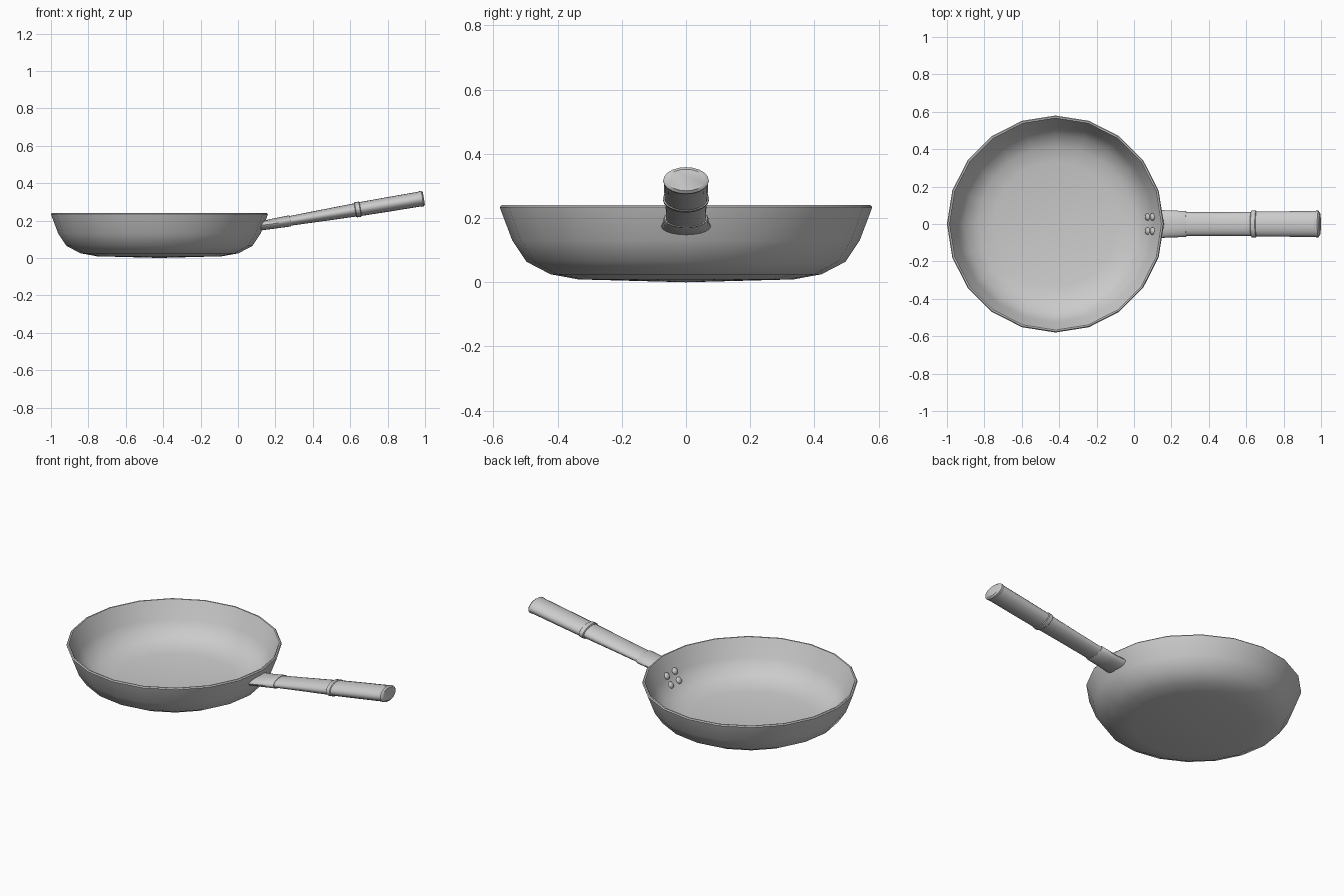
import bpy, bmesh, math
from mathutils import Vector

if "Cube" in bpy.data.objects:
    bpy.data.objects.remove(bpy.data.objects["Cube"])

PAN_X = -0.42
TILT = math.atan(0.168)


def finish(name, bm, angle=40):
    bmesh.ops.recalc_face_normals(bm, faces=bm.faces[:])
    mesh = bpy.data.meshes.new(name)
    bm.to_mesh(mesh)
    bm.free()
    ob = bpy.data.objects.new(name, mesh)
    bpy.context.collection.objects.link(ob)
    bpy.ops.object.select_all(action='DESELECT')
    ob.select_set(True)
    bpy.context.view_layer.objects.active = ob
    bpy.ops.object.shade_smooth_by_angle(angle=math.radians(angle))
    return ob


def bridge(bm, a, b):
    n = len(a)
    for i in range(n):
        j = (i + 1) % n
        bm.faces.new((a[i], a[j], b[j], b[i]))


def lathe(name, profile, sides, x):
    """Closed profile from axis to axis, spun around z."""
    bm = bmesh.new()
    rings = [[bm.verts.new((x + r * math.cos(math.tau * i / sides),
                            r * math.sin(math.tau * i / sides), z))
              for i in range(sides)] for r, z in profile[1:-1]]
    for a, b in zip(rings, rings[1:]):
        bridge(bm, a, b)
    for ring, (r, z) in ((rings[0], profile[0]), (rings[-1], profile[-1])):
        c = bm.verts.new((x, 0, z))
        for i in range(sides):
            bm.faces.new((ring[i], ring[(i + 1) % sides], c))
    return finish(name, bm, 50)


def handle_part(name, stations, sides=20, fit_wall=False):
    """Loft of ellipses (x, half width, half height) along the tilted axis."""
    bm = bmesh.new()
    rings = []
    for k, (x, ry, rz) in enumerate(stations):
        ring = []
        for i in range(sides):
            a = math.tau * i / sides
            y, w = ry * math.cos(a), rz * math.sin(a)
            zc = 0.175 + 0.168 * (x - 0.14)
            px = x - math.sin(TILT) * w
            if fit_wall and k == 0:      # follow the sloping pan wall
                px = x + 0.36 * w - 0.16 * abs(y)
            ring.append(bm.verts.new((px, y, zc + math.cos(TILT) * w)))
        rings.append(ring)
    for a, b in zip(rings, rings[1:]):
        bridge(bm, a, b)
    bm.faces.new(rings[0])
    bm.faces.new(rings[-1])
    return finish(name, bm)


# Pan body: outer skin, thin rim, inner skin
lathe("pan_body", [
    (0, 0.0), (0.335, 0.009), (0.422, 0.025), (0.497, 0.064), (0.541, 0.130),
    (0.577, 0.225), (0.58, 0.234), (0.575, 0.24), (0.567, 0.24), (0.562, 0.231),
    (0.525, 0.137), (0.484, 0.075), (0.415, 0.040), (0.333, 0.024), (0, 0.016)],
    20, PAN_X)

# Handle: sleeve, grip with rings, end cap
handle_part("handle_sleeve", [(0.132, 0.078, 0.027), (0.18, 0.072, 0.027),
                              (0.276, 0.070, 0.030), (0.28, 0.067, 0.028)],
            fit_wall=True)
handle_part("handle_front_grip", [(0.25, 0.063, 0.025), (0.45, 0.063, 0.031),
                                  (0.64, 0.065, 0.036)])
handle_part("handle_ring", [(0.626, 0.066, 0.037), (0.63, 0.072, 0.041),
                            (0.652, 0.072, 0.041), (0.656, 0.066, 0.037)])
handle_part("handle_rear_grip", [(0.64, 0.067, 0.037), (0.80, 0.068, 0.039),
                                 (0.98, 0.069, 0.040)])
handle_part("handle_end_cap", [(0.970, 0.069, 0.040), (0.973, 0.071, 0.042),
                               (0.986, 0.071, 0.042), (0.994, 0.059, 0.034)])

# Rivets on the inner wall, facing the pan centre
for level, (r, z) in {"upper": (0.525, 0.146), "lower": (0.499, 0.098)}.items():
    for side, y in (("left", 0.038), ("right", -0.038)):
        bm = bmesh.new()
        bmesh.ops.create_uvsphere(bm, u_segments=12, v_segments=8, radius=1)
        bmesh.ops.scale(bm, vec=(0.02, 0.02, 0.012), verts=bm.verts)
        ob = finish(f"rivet_{level}_{side}", bm, 60)
        ob.rotation_euler = Vector((-0.86, -0.2 * y, 0.5)).to_track_quat('Z', 'Y').to_euler()
        ob.location = (PAN_X + r - 0.006, y, z)
